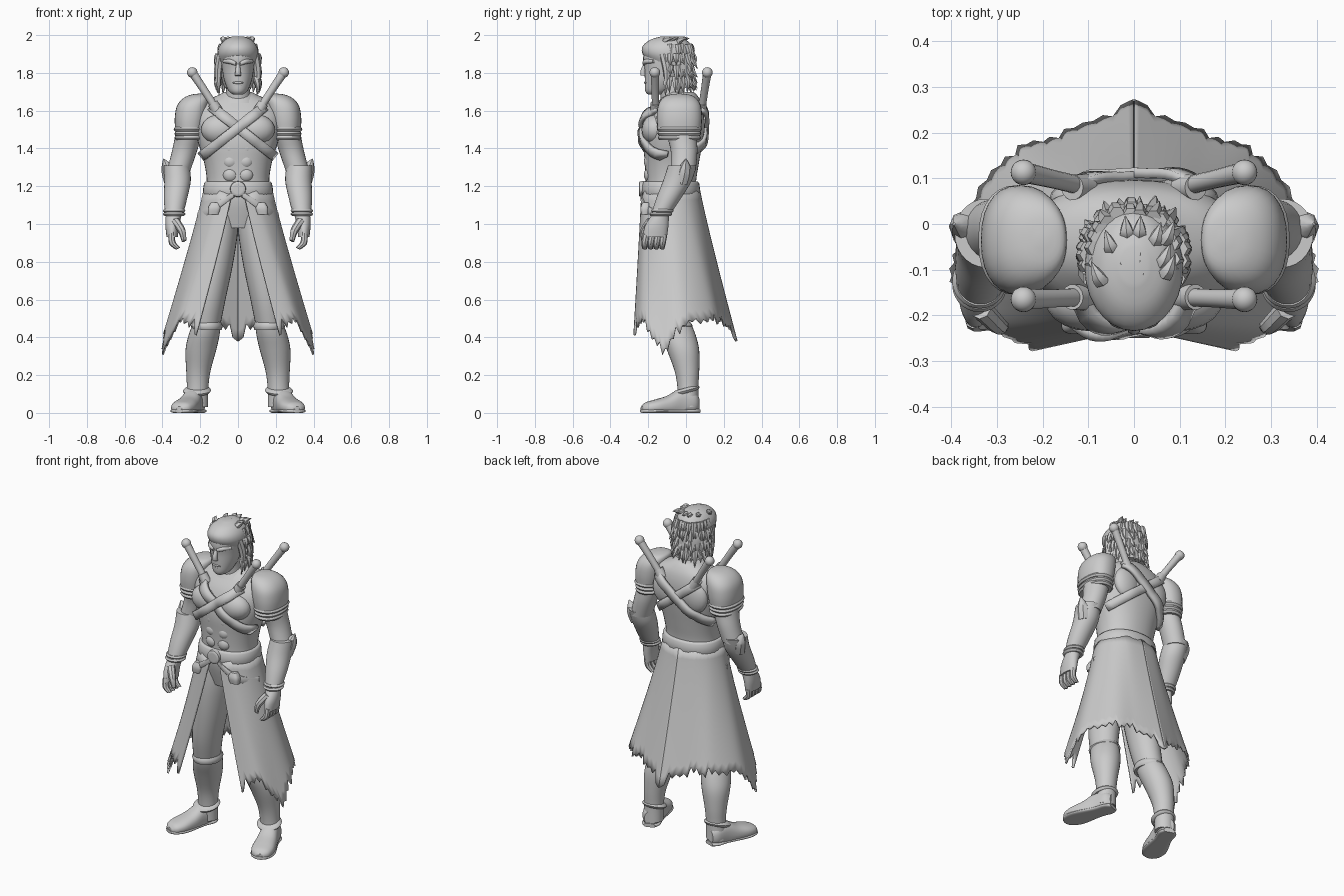
import bpy, bmesh, math, random
from mathutils import Vector
from mathutils.bvhtree import BVHTree

random.seed(4)
X, Y, Z = Vector((1, 0, 0)), Vector((0, 1, 0)), Vector((0, 0, 1))
grey = bpy.data.materials.new("clay_grey")
grey.diffuse_color = (0.6, 0.6, 0.6, 1)


def finish(name, bm, mirror=False, solid=0):
    bmesh.ops.recalc_face_normals(bm, faces=bm.faces)
    me = bpy.data.meshes.new(name)
    bm.to_mesh(me)
    bm.free()
    me.materials.append(grey)
    ob = bpy.data.objects.new(name, me)
    bpy.context.collection.objects.link(ob)
    if solid:
        m = ob.modifiers.new("thickness", "SOLIDIFY")
        m.thickness, m.offset = solid, 0
    if mirror:
        m = ob.modifiers.new("mirror", "MIRROR")
        m.use_mirror_merge = False
    return ob


def spline(rows, steps):
    """Smooth interpolation through rows of numbers."""
    out = []
    for i in range(len(rows) - 1):
        a, b, c, d = (rows[min(max(i + k, 0), len(rows) - 1)] for k in (-1, 0, 1, 2))
        for s in range(steps):
            t = s / steps
            out.append([0.5 * (2 * q + (r - p) * t + (2 * p - 5 * q + 4 * r - w) * t * t
                        + (3 * q - p - 3 * r + w) * t ** 3) for p, q, r, w in zip(a, b, c, d)])
    return out + [list(rows[-1])]


def add_loft(bm, secs, n=28, e=2.0, u=X, v=Y, steps=4, floor=-1):
    """Sections are x, y, z, radius along u, radius along v."""
    rings = []
    for x, y, z, ru, rv in spline(secs, steps):
        ring = []
        for i in range(n):
            a = 2 * math.pi * i / n
            c, s = math.cos(a), math.sin(a)
            p = Vector((x, y, z)) + u * (math.copysign(abs(c) ** (2 / e), c) * max(ru, .001)) \
                + v * (math.copysign(abs(s) ** (2 / e), s) * max(rv, .001))
            p.z = max(p.z, floor)
            ring.append(bm.verts.new(p))
        rings.append(ring)
    for r, q in zip(rings, rings[1:]):
        for i in range(n):
            bm.faces.new((r[i], r[(i + 1) % n], q[(i + 1) % n], q[i]))
    bm.faces.new(rings[0])
    bm.faces.new(rings[-1])


def add_tube(bm, pts, radii, n=10, steps=3):
    d = (Vector(pts[-1]) - Vector(pts[0])).normalized()
    u = d.cross(Y if abs(d.y) < .8 else X).normalized()
    add_loft(bm, [(*p, r, r) for p, r in zip(pts, radii)], n, 2, u, d.cross(u), steps)


def add_ball(bm, c, r):
    vs = bmesh.ops.create_uvsphere(bm, u_segments=20, v_segments=12, radius=1)["verts"]
    for w in vs:
        w.co = Vector((c[i] + w.co[i] * r[i] for i in range(3)))


def loft(name, secs, mirror=False, **kw):
    bm = bmesh.new()
    add_loft(bm, secs, **kw)
    return finish(name, bm, mirror)


# torso with chest muscles, stomach and shoulder blades
bm = bmesh.new()
add_loft(bm, [(0, -.08, .98, .13, .1), (0, -.08, 1.12, .175, .135), (0, -.08, 1.22, .165, .133),
              (0, -.075, 1.32, .178, .143), (0, -.07, 1.42, .208, .155), (0, -.06, 1.5, .228, .155),
              (0, -.045, 1.58, .235, .14), (0, -.03, 1.64, .19, .112), (0, -.025, 1.68, .11, .085),
              (0, -.03, 1.7, .07, .07)], n=40, e=2.2)
for s in (-1, 1):
    add_ball(bm, (s * .095, -.165, 1.5), (.1, .07, .08))
    add_ball(bm, (s * .1, .055, 1.52), (.085, .045, .1))
    for z in (1.26, 1.33, 1.4):
        add_ball(bm, (s * .04, -.19, z), (.042, .033, .04))
surface = BVHTree.FromBMesh(bm)
finish("torso", bm)


def strap(name, a, b, side, width=.026, out=.012):
    """Flat band laid over the torso between two x, z points."""
    bm = bmesh.new()
    a, b = Vector(a), Vector(b)
    d = (b - a).normalized()
    w = Vector((-d.y, d.x)) * width
    prev = None
    for i in range(25):
        p = a.lerp(b, i / 24)
        ys = []
        for k in (-1, 0, 1):
            q = p + w * k
            hit = surface.ray_cast(Vector((q.x, side, q.y)), Vector((0, -side, 0)))[0]
            ys.append(hit.y if hit else -.03)
        y = max(ys, key=lambda t: t * side) + side * out
        row = [bm.verts.new((p.x + w.x * k, .4 * (g + side * out) + .6 * y, p.y + w.y * k))
               for k, g in zip((-1, 0, 1), ys)]
        if prev:
            for k in (0, 1):
                bm.faces.new((prev[k], prev[k + 1], row[k + 1], row[k]))
        prev = row
    finish(name, bm, solid=.022)


# crossed harness straps, front and back
for side, tag in ((-1, "front"), (1, "back")):
    for s, o in ((-1, .008), (1, .016)):
        strap("harness_strap_" + tag, (s * .14, 1.62), (-s * .19, 1.36), side, out=o)

# four blade hilts with round pommels
bm = bmesh.new()
for y0, y1 in ((-.16, -.165), (.08, .113)):
    add_tube(bm, [(.10, y0, 1.585), (.17, (y0 + y1) / 2, 1.695), (.24, y1, 1.8)], (.021, .02, .023), 14)
    add_ball(bm, (.242, y1, 1.802), (.028, .028, .028))
    add_tube(bm, [(.105, y0, 1.592), (.135, y0, 1.64)], (.03, .028), 14)
finish("hilts", bm, True)

# neck and head
loft("neck", [(0, -.05, 1.6, .085, .08), (0, -.07, 1.68, .065, .065), (0, -.085, 1.77, .06, .06)])
loft("collar", [(0, -.045, 1.64, .125, .105), (0, -.04, 1.67, .1, .09), (0, -.035, 1.69, .085, .08)])
bm = bmesh.new()
add_loft(bm, [(0, -.165, 1.685, .025, .035), (0, -.15, 1.705, .05, .066), (0, -.125, 1.76, .073, .093),
              (0, -.11, 1.82, .084, .11), (0, -.105, 1.88, .09, .122), (0, -.1, 1.94, .085, .11),
              (0, -.1, 1.98, .04, .05)])
add_tube(bm, [(0, -.215, 1.845), (0, -.228, 1.81), (0, -.226, 1.785)], (.01, .014, .016))
add_ball(bm, (0, -.212, 1.748), (.028, .01, .007))
add_ball(bm, (0, -.208, 1.735), (.024, .01, .007))
for s in (-1, 1):
    add_tube(bm, [(s * .008, -.222, 1.848), (s * .04, -.213, 1.86), (s * .075, -.17, 1.862)], (.011, .013, .01))
finish("head", bm)

# swept hair: cap, nape and ragged locks
bm = bmesh.new()
add_loft(bm, [(0, -.08, 1.86, .1, .12), (0, -.098, 1.9, .108, .132), (0, -.1, 1.94, .1, .13),
              (0, -.095, 1.975, .072, .095), (0, -.09, 1.993, .03, .04)])
add_loft(bm, [(0, 0, 1.72, .07, .04), (0, -.02, 1.79, .095, .06), (0, -.04, 1.87, .105, .075),
              (0, -.05, 1.95, .07, .06)])
for row, (z, count) in enumerate(((1.95, 14), (1.9, 18), (1.84, 18), (1.78, 18))):
    for i in range(count):
        a = math.radians(-25 + 230 * (i + random.random() * .6) / count)
        c, s = math.cos(a), math.sin(a)
        k = random.uniform(.9, 1.1)
        r = .085 if row == 0 else .102
        p = Vector((c * r, -.065 + s * .09 * k, z))
        drop = random.uniform(.05, .085)
        flare = random.uniform(.005, .03)
        add_tube(bm, [p, p + Vector((c * .012, s * .014, -drop * .5)),
                      p + Vector((c * flare, s * flare * 1.5, -drop * 1.1))], (.017, .014, .001), 6)
for i in range(12):
    p = Vector((random.uniform(-.07, .07), random.uniform(-.13, -.02), 1.965))
    add_tube(bm, [p, p + Vector((p.x * .2, .015, .015)), p + Vector((p.x * .4, .045, .018))], (.02, .015, .001), 6)
for s in (-1, 1):
    add_tube(bm, [(s * .09, -.12, 1.9), (s * .105, -.1, 1.8), (s * .1, -.11, 1.68)], (.022, .02, .002), 7)
finish("hair", bm)

# shoulder armour with layered rims
bm = bmesh.new()
add_loft(bm, [(.255, -.035, 1.5, .078, .115), (.25, -.035, 1.56, .085, .12), (.24, -.035, 1.62, .085, .115),
              (.222, -.035, 1.66, .075, .095), (.205, -.035, 1.683, .05, .06), (.2, -.035, 1.69, .01, .01)], e=2.3)
for z, r in ((1.455, 0), (1.478, .002), (1.502, .006)):
    add_loft(bm, [(.256, -.035, z - .011, .072 + r, .105 + r), (.255, -.035, z, .08 + r, .114 + r),
                  (.254, -.035, z + .013, .072 + r, .108 + r)], e=2.3, steps=2)
finish("pauldrons", bm, True)

# arms, bracers with elbow points and ragged cuffs
loft("upper_arms", [(.25, -.03, 1.56, .075, .09), (.265, -.02, 1.46, .07, .078), (.285, -.01, 1.38, .066, .07),
                    (.315, -.015, 1.28, .062, .066)], True)
bm = bmesh.new()
add_loft(bm, [(.325, -.02, 1.31, .068, .075), (.32, -.045, 1.23, .07, .076), (.33, -.09, 1.14, .062, .066),
              (.338, -.13, 1.06, .05, .052)])
add_tube(bm, [(.355, -.02, 1.22), (.372, -.005, 1.29), (.394, 0, 1.345)], (.035, .035, .003), 8)
for z, y in ((1.07, -.125), (1.052, -.133)):
    add_loft(bm, [(.338, y, z - .01, .05, .052), (.338, y, z, .06, .06), (.337, y, z + .01, .052, .054)], steps=2)
finish("bracers", bm, True)

# relaxed hands
bm = bmesh.new()
add_loft(bm, [(.34, -.135, 1.05, .042, .045), (.348, -.155, .99, .036, .062), (.348, -.165, .93, .03, .064)])
for i in range(4):
    y = -.21 + i * .031
    add_tube(bm, [(.352, y, .95), (.348, y - .008, .9), (.318, y - .01, .87)], (.019, .018, .013), 8)
add_tube(bm, [(.335, -.185, 1.02), (.298, -.222, .965), (.285, -.225, .91)], (.024, .02, .013), 8)
finish("hands", bm, True)

# trousers, boots and shoes
loft("trousers", [(.085, -.08, 1.08, .085, .12), (.095, -.085, .95, .093, .12), (.12, -.09, .78, .092, .11),
                  (.15, -.085, .6, .084, .097), (.168, -.065, .46, .074, .085)], True)
bm = bmesh.new()
add_loft(bm, [(.166, -.06, .47, .074, .088), (.18, -.04, .41, .082, .092), (.197, -.015, .33, .081, .085),
              (.21, .005, .22, .064, .065), (.214, .01, .13, .057, .055), (.218, .012, .03, .06, .055)])
add_loft(bm, [(.163, -.065, .44, .076, .09), (.165, -.063, .46, .084, .098), (.163, -.065, .48, .074, .088)], steps=2)
tilt = Vector((.1, -.94, -.25))
add_loft(bm, [(.218, .0, .105, .064, .068), (.217, .0, .118, .075, .077), (.216, .0, .133, .06, .06)], v=tilt, steps=2)
finish("boots", bm, True)
ahead = Vector((.33, -.94, 0)).normalized()
across = ahead.cross(Z)


def foot(name, rows, floor):
    secs = [(*(Vector((.208, .062, z)) + ahead * t), w, h) for t, z, w, h in rows]
    loft(name, secs, True, u=across, v=Z, e=2.4, floor=floor)


foot("shoes", [(0, .05, .03, .04), (.03, .055, .05, .06), (.1, .05, .053, .075), (.17, .035, .062, .055),
               (.24, .03, .066, .04), (.29, .025, .052, .03), (.312, .02, .025, .015)], .012)
foot("soles", [(-.004, .01, .034, .013), (.03, .01, .054, .013), (.1, .01, .052, .013), (.2, .01, .068, .013),
               (.25, .01, .069, .013), (.295, .01, .052, .013), (.315, .01, .025, .01)], 0)

# long split coat skirt with torn hem; rim rows run from front opening to centre back
waist = [(-90 + 180 * i / 6) for i in range(7)]
hem = [(.215, -.272, .43), (.31, -.225, .47), (.395, -.125, .32), (.375, 0, .46), (.28, .145, .48),
       (.15, .2, .47), (0, .262, .40)]
top = [(.178 * math.cos(math.radians(a)) ** .9 if abs(a) < 89 else 0, -.08 + .15 * math.sin(math.radians(a)), 1.175)
       for a in waist]
top[0] = (.035, -.232, 1.15)
bm = bmesh.new()
prev = None
for i, (p, q) in enumerate(zip(spline(top, 8), spline(hem, 8))):
    p, q = Vector(p), Vector(q)
    jag = (0, .05, .015, .065, -.02, .03)[i % 6] * random.uniform(.5, 1.2) if 1 < i < 47 else -.03
    end = 1 - jag * .9
    col = []
    for k in range(15):
        t = end * k / 14
        w = t ** 1.08
        col.append(bm.verts.new((p.x + (q.x - p.x) * w, p.y + (q.y - p.y) * w, p.z + (q.z - p.z) * t)))
    if prev:
        for k in range(14):
            bm.faces.new((prev[k], prev[k + 1], col[k + 1], col[k]))
    prev = col
finish("coat_skirt", bm, True, .012)

# waist belt, buckle and slanted hip belt with pouches
loft("belt", [(0, -.08, 1.15, .178, .146), (0, -.08, 1.16, .186, .155), (0, -.08, 1.215, .18, .15),
              (0, -.08, 1.225, .168, .138)], n=40, e=2.2, steps=2)
bm = bmesh.new()
add_loft(bm, [(0, -.215, 1.185, .042, .042), (0, -.245, 1.185, .04, .04), (0, -.25, 1.185, .025, .025)], v=Z, steps=2)
finish("buckle", bm)
bm = bmesh.new()
add_loft(bm, [(.02, -.232, 1.16, .008, .018), (.09, -.228, 1.11, .009, .02), (.16, -.185, 1.065, .01, .022),
              (.212, -.09, 1.04, .01, .022)], n=10, e=4, u=Vector((.4, -.9, 0)), v=Z)
add_loft(bm, [(.12, -.212, 1.115, .022, .018), (.125, -.215, 1.085, .034, .026), (.13, -.217, 1.05, .028, .02)], e=3)
finish("hip_belts", bm, True)

# soft shading with crisp edges
for ob in bpy.context.scene.objects:
    ob.select_set(True)
bpy.context.view_layer.objects.active = bpy.data.objects["torso"]
bpy.ops.object.shade_smooth_by_angle(angle=math.radians(40))
